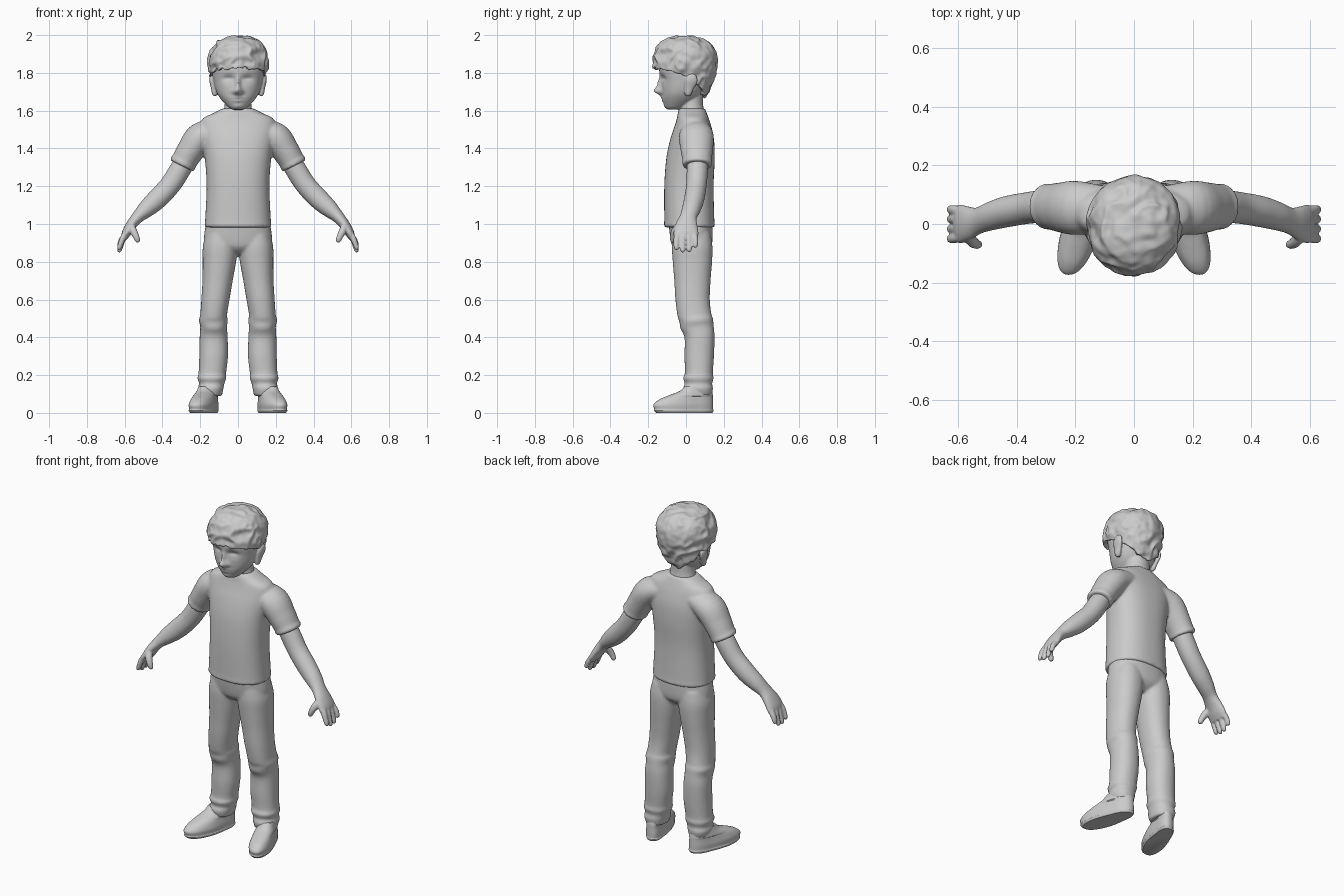
import bpy, bmesh
from math import sin, cos, pi, exp, atan2
from mathutils import Vector, noise

Y = Vector((0, 1, 0))


def spline(rings, steps):
    """Catmull-Rom interpolation through ring tuples (x, y, z, ru, rv)."""
    out = []
    for i in range(len(rings) - 1):
        a, b = rings[max(i - 1, 0)], rings[i]
        c, d = rings[i + 1], rings[min(i + 2, len(rings) - 1)]
        for k in range(steps):
            t = k / steps
            out.append([0.5 * (2*q + (r-p)*t + (2*p-5*q+4*r-s)*t*t + (3*q-p-3*r+s)*t**3)
                        for p, q, r, s in zip(a, b, c, d)])
    return out + [list(rings[-1])]


def loft(bm, rings, n=40, steps=5, p=2.0, upright=False, warp=None):
    """Closed superelliptic tube through the rings; warp moves each point."""
    rs = spline(rings, steps)
    loops = []
    for i, r in enumerate(rs):
        c = Vector(r[:3])
        t = Vector((0, 0, 1))
        if not upright:
            t = (Vector(rs[min(i+1, len(rs)-1)][:3]) - Vector(rs[max(i-1, 0)][:3])).normalized()
        u = Y.cross(t).normalized()
        v = t.cross(u)
        loop = []
        for k in range(n):
            a = 2 * pi * k / n
            ca, sa = cos(a), sin(a)
            co = c + u * (r[3] * abs(ca)**(2/p) * (1 if ca > 0 else -1)) \
                   + v * (r[4] * abs(sa)**(2/p) * (1 if sa > 0 else -1))
            loop.append(bm.verts.new(warp(co) if warp else co))
        loops.append(loop)
    for a, b in zip(loops, loops[1:]):
        for k in range(n):
            bm.faces.new((a[k], a[(k+1) % n], b[(k+1) % n], b[k]))
    bm.faces.new(loops[0])
    bm.faces.new(loops[-1])


def stack(bm, rows, **kw):
    """Upright loft from rows (z, x0, x1, y0, y1)."""
    loft(bm, [((x0+x1)/2, (y0+y1)/2, z, (x1-x0)/2, (y1-y0)/2)
              for z, x0, x1, y0, y1 in rows], upright=True, **kw)


def make(name, bm, mirror=False, voxel=0, smooth=0):
    bmesh.ops.recalc_face_normals(bm, faces=bm.faces)
    me = bpy.data.meshes.new(name)
    bm.to_mesh(me)
    bm.free()
    ob = bpy.data.objects.new(name, me)
    bpy.context.collection.objects.link(ob)
    bpy.ops.object.select_all(action='DESELECT')
    ob.select_set(True)
    bpy.context.view_layer.objects.active = ob
    if voxel:
        for f in me.polygons:
            f.use_smooth = True
    else:
        bpy.ops.object.shade_smooth_by_angle(angle=0.8)
    if mirror:
        ob.modifiers.new("mirror", 'MIRROR').use_mirror_merge = False
    if voxel:
        m = ob.modifiers.new("fuse", 'REMESH')
        m.mode, m.voxel_size, m.use_smooth_shade = 'VOXEL', voxel, True
        s = ob.modifiers.new("relax", 'SMOOTH')
        s.factor, s.iterations = 0.5, smooth
    return ob


def gauss(d, w):
    return exp(-(d / w) ** 2)


# Shirt: torso plus sleeves, fused
bm = bmesh.new()
stack(bm, [(0.982, -.168, .168, -.108, .146), (0.992, -.177, .177, -.117, .153),
           (1.02, -.174, .174, -.115, .15), (1.2, -.166, .166, -.115, .146),
           (1.35, -.176, .176, -.104, .152), (1.45, -.193, .193, -.083, .148),
           (1.52, -.2, .2, -.06, .133), (1.56, -.185, .185, -.048, .12),
           (1.587, -.13, .13, -.043, .11), (1.612, -.082, .082, -.037, .1)], p=2.4, n=64)
for s in (1, -1):
    loft(bm, [(s*.10, .055, 1.50, .055, .075), (s*.195, .055, 1.462, .078, .092),
              (s*.25, .057, 1.39, .073, .085), (s*.286, .06, 1.33, .068, .077),
              (s*.292, .06, 1.32, .072, .08), (s*.298, .06, 1.308, .068, .076)])
make("shirt", bm, voxel=.008, smooth=5)

# Trousers: hips plus legs with knee and ankle folds
bm = bmesh.new()
stack(bm, [(.84, -.06, .06, -.03, .09), (.87, -.14, .14, -.065, .125),
           (.91, -.18, .18, -.08, .14), (1.02, -.166, .166, -.095, .14)], p=2.3, n=64)
leg = [(.09, .085, .2, -.005, .135), (.13, .077, .212, -.016, .143), (.155, .072, .206, -.006, .138),
       (.185, .062, .215, -.016, .146), (.21, .063, .209, -.006, .142), (.3, .053, .205, -.008, .148),
       (.4, .055, .203, -.008, .151), (.455, .058, .2, -.03, .146), (.49, .054, .207, -.034, .142),
       (.52, .058, .2, -.045, .134), (.6, .045, .194, -.056, .126), (.7, .028, .188, -.062, .13),
       (.8, .01, .187, -.07, .138), (.88, 0, .186, -.075, .14), (.95, .01, .17, -.07, .13)]
for s in (1, -1):
    stack(bm, [(z, min(s*a, s*b), max(s*a, s*b), c, d) for z, a, b, c, d in leg], p=2.2,
          warp=lambda v: v + Vector((0, 0, .12 * (v.y - .05) * gauss(v.z - .48, .06))))
make("trousers", bm, voxel=.008, smooth=3)

# Shoes, toes turned outwards
bm = bmesh.new()


def toe_out(v):
    v.x = .16 + (v.x - .16) * (1 - 1.2 * max(0, .1 - abs(v.y - .06)) * (v.z < .09)) - .27 * (v.y - .06)
    return v


stack(bm, [(0, .1, .22, -.158, .14), (.012, .094, .226, -.17, .146), (.02, .096, .224, -.168, .144),
           (.045, .095, .225, -.172, .144), (.072, .1, .22, -.14, .143), (.095, .105, .215, -.085, .142),
           (.115, .11, .21, -.035, .138), (.14, .115, .205, -.005, .13)], p=2.3, n=48, warp=toe_out)
make("shoes", bm, mirror=True)

# Arms with hands, fingers and thumbs
bm = bmesh.new()
loft(bm, [(.25, .06, 1.38, .05, .055), (.305, .06, 1.29, .056, .056), (.36, .055, 1.205, .055, .054),
          (.43, .043, 1.13, .054, .053), (.485, .028, 1.08, .046, .049), (.53, .012, 1.037, .033, .045),
          (.565, .003, .995, .028, .058), (.592, 0, .95, .024, .066), (.604, 0, .92, .014, .058)])
for y, tip in ((.047, .875), (.016, .852), (-.016, .85), (-.048, .863)):
    loft(bm, [(.59, y*.9, .96, .014, .014), (.607, y, .93, .016, .0165), (.62, y*1.05, tip+.035, .014, .0155),
              (.628, y*1.05, tip+.01, .012, .0135), (.63, y*1.05, tip, .005, .006)], n=16)
loft(bm, [(.57, -.025, 1.0, .018, .02), (.555, -.056, .965, .02, .02), (.54, -.068, .935, .017, .017),
          (.53, -.07, .91, .013, .013), (.527, -.07, .902, .004, .005)], n=16)
make("arms", bm, mirror=True, voxel=.005, smooth=3)


# Head with face features, neck and ears
def face(v):
    if v.y < -.03:
        ax = abs(v.x)
        nose = .036 * gauss(v.z - 1.703, .02) + .022 * gauss(v.z - 1.74, .035)
        v.y -= nose * gauss(ax, .011 + .012 * gauss(v.z - 1.70, .025))
        v.y += .016 * gauss(ax - .05, .03) * gauss(v.z - 1.768, .02)
        v.y -= .006 * gauss(ax - .05, .022) * gauss(v.z - 1.758, .009)
        v.y -= .007 * gauss(ax, .028) * (gauss(v.z - 1.669, .007) + gauss(v.z - 1.652, .007))
        v.y -= .006 * gauss(v.x, .025) * gauss(v.z - 1.623, .014)
    return v


bm = bmesh.new()
stack(bm, [(1.605, -.025, .025, -.09, -.03), (1.617, -.05, .05, -.107, 0), (1.66, -.09, .09, -.123, .06),
           (1.70, -.114, .114, -.128, .09), (1.76, -.13, .13, -.133, .12), (1.82, -.138, .138, -.142, .135),
           (1.90, -.13, .13, -.138, .13), (1.955, -.07, .07, -.08, .08)], n=128, steps=9, p=2.15, warp=face)
stack(bm, [(1.53, -.09, .09, -.03, .1), (1.59, -.078, .078, -.034, .097),
           (1.64, -.07, .07, -.035, .09), (1.72, -.07, .07, -.04, .09)])
for s in (1, -1):
    loft(bm, [(s*.118, .008, 1.678, .006, .01), (s*.123, .01, 1.69, .014, .018), (s*.13, .017, 1.725, .014, .027),
              (s*.138, .027, 1.76, .014, .034), (s*.138, .03, 1.785, .012, .025), (s*.136, .03, 1.795, .004, .01)],
         n=24)
make("head", bm, voxel=.005, smooth=2)

# Hair: tousled cap following a hairline that drops towards the nape
bm = bmesh.new()
N, M = 144, 56
rows = []
for j in range(M + 1):
    row = []
    for i in range(N):
        a = 2 * pi * i / N
        back = (1 - cos(a)) / 2
        low = 1.826 - .07 * back - .088 * back**3
        low += .03 * noise.noise(Vector((cos(a)*5, sin(a)*5, 3))) * (1 - .6*back)
        s = min(.03 + j / (M - 2), 1)
        z = low + (1.992 - low) * cos(s * pi / 2)
        h = (z - 1.86) / .132
        w = max(1 - h**2.4, 0)**(1/2.2) if h > 0 else 1 - .36 * (h * .132 / .19)**2
        co = Vector((.157 * w * sin(a), -.006 - .166 * w * cos(a), z))
        # layered locks swirling out of the crown
        q = co * 9 + 1.3 * noise.noise_vector(co * 7)
        lock = 1 - 2 * abs(noise.noise(Vector((q.x, q.y, q.z * .8)))) - .4
        fine = noise.noise(co * 34)
        out = Vector((co.x, co.y, (z - 1.84) * .9)).normalized()
        co += out * (.015 * lock + .005 * fine)
        if j > M - 2:                       # tuck the rim back to the scalp
            k = .86 if j == M - 1 else .6
            co.x, co.y, co.z = co.x * k, co.y * k, co.z + .008
        row.append(bm.verts.new(co))
    rows.append(row)
for a, b in zip(rows, rows[1:]):
    for k in range(N):
        bm.faces.new((a[k], a[(k+1) % N], b[(k+1) % N], b[k]))
bm.faces.new(rows[0])
bm.faces.new(rows[-1])
make("hair", bm, voxel=.005, smooth=1)
